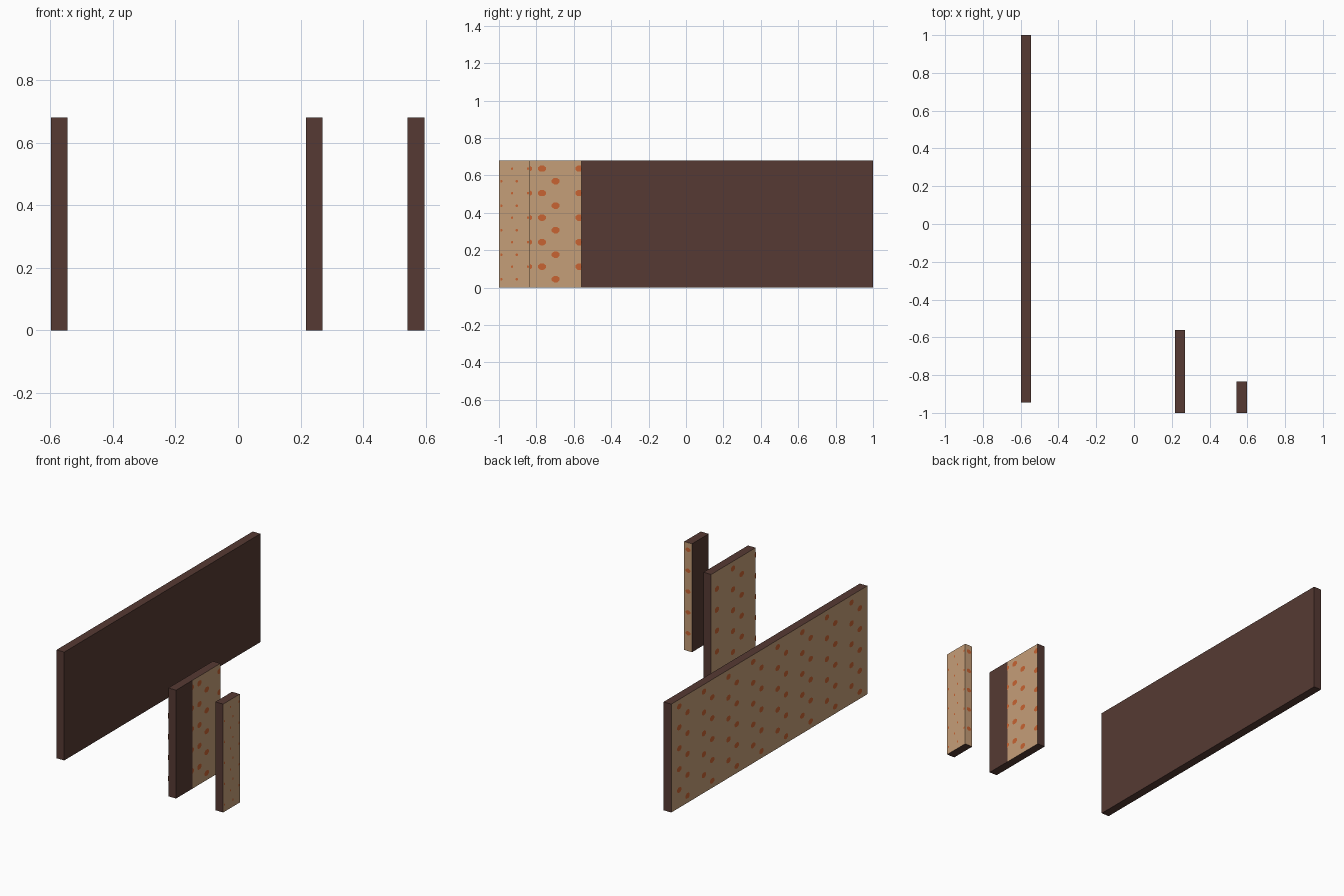
import bpy, bmesh, math
from mathutils import Vector

if "Cube" in bpy.data.objects:
    bpy.data.objects.remove(bpy.data.objects["Cube"])

HEIGHT = 0.68
LIFT = 0.0012  # how far printed spots sit off the paper


def material(name, color):
    m = bpy.data.materials.new(name)
    m.diffuse_color = (*color, 1)
    m.use_nodes = True
    m.node_tree.nodes["Principled BSDF"].inputs["Base Color"].default_value = m.diffuse_color
    return m


BROWN = material("dark brown board", (0.093, 0.042, 0.033))
TAN = material("tan paper", (0.558, 0.342, 0.188))
ORANGE = material("orange spots", (0.578, 0.125, 0.032))


def make(name, bm, mats):
    me = bpy.data.meshes.new(name)
    bm.to_mesh(me)
    bm.free()
    for m in mats:
        me.materials.append(m)
    ob = bpy.data.objects.new(name, me)
    bpy.context.collection.objects.link(ob)
    return ob


def wall(name, x0, x1, y0, y1, papered, cut=None):
    """Board whose faces chosen by papered(normal, centre) are tan."""
    bm = bmesh.new()
    bmesh.ops.create_cube(bm, size=1)
    for v in bm.verts:
        v.co = ((x0 + x1) / 2 + v.co.x * (x1 - x0),
                (y0 + y1) / 2 + v.co.y * (y1 - y0),
                (v.co.z + 0.5) * HEIGHT)
    if cut is not None:
        bmesh.ops.bisect_plane(bm, geom=bm.verts[:] + bm.edges[:] + bm.faces[:],
                               plane_co=(0, cut, 0), plane_no=(0, 1, 0))
    bm.normal_update()
    for f in bm.faces:
        f.material_index = int(papered(f.normal, f.calc_center_median()))
    return make(name, bm, [BROWN, TAN])


def spots(name, axis, plane, sign, lo, hi, columns, ra=0.023, rz=0.018):
    """Rows of flat spots on a face; columns are (position, first height)."""
    bm = bmesh.new()
    for pos, z0 in columns:
        for row in range(5):
            zc = z0 + 0.131 * row
            pts = []
            for i in range(8):
                t = math.tau * (i + 0.5) / 8
                a = min(max(pos + ra * math.cos(t), lo), hi)
                z = zc + rz * math.sin(t)
                d = plane + sign * LIFT
                pts.append(bm.verts.new((d, a, z) if axis == "x" else (a, d, z)))
            f = bm.faces.new(pts)
            f.normal_update()
            if f.normal["xy".index(axis)] * sign < 0:
                f.normal_flip()
    bmesh.ops.dissolve_degenerate(bm, dist=1e-5, edges=bm.edges[:])
    return make(name, bm, [ORANGE])


# Long wall, papered on its outer side
wall("long_wall", -0.598, -0.545, -0.945, 1.0, lambda n, c: n.x < -0.5)
cols = []
for k in range(8):
    cols += [(0.922 - 0.244 * k, 0.112), (0.84 - 0.244 * k, 0.045)]
spots("long_wall_spots", "x", -0.598, -1, -0.945, 1.0,
      [c for c in cols if c[0] > -0.95])

# Middle wall, papered on the left and on the rear part of the right
wall("middle_wall", 0.217, 0.27, -1.0, -0.56,
     lambda n, c: n.x < -0.5 or (n.x > 0.5 and c.y > -0.838), cut=-0.838)
spots("middle_wall_left_spots", "x", 0.217, -1, -1.0, -0.56,
      [(-0.615, 0.045), (-0.775, 0.112), (-0.86, 0.045), (-1.01, 0.112)])
spots("middle_wall_right_spots", "x", 0.27, 1, -0.838, -0.56,
      [(-0.77, 0.112), (-0.697, 0.045), (-0.845, 0.112), (-0.57, 0.112)])

# Short wall, papered on the right and the rear end
wall("short_wall", 0.543, 0.597, -1.0, -0.835,
     lambda n, c: n.x > 0.5 or n.y > 0.5)
spots("short_wall_rear_spots", "y", -0.835, 1, 0.543, 0.597,
      [(0.57, 0.112)], ra=0.017, rz=0.014)
spots("short_wall_right_specks", "x", 0.597, 1, -1.0, -0.835,
      [(-0.93, 0.112), (-0.905, 0.045), (-0.987, 0.045), (-0.845, 0.112)],
      ra=0.006, rz=0.008)
